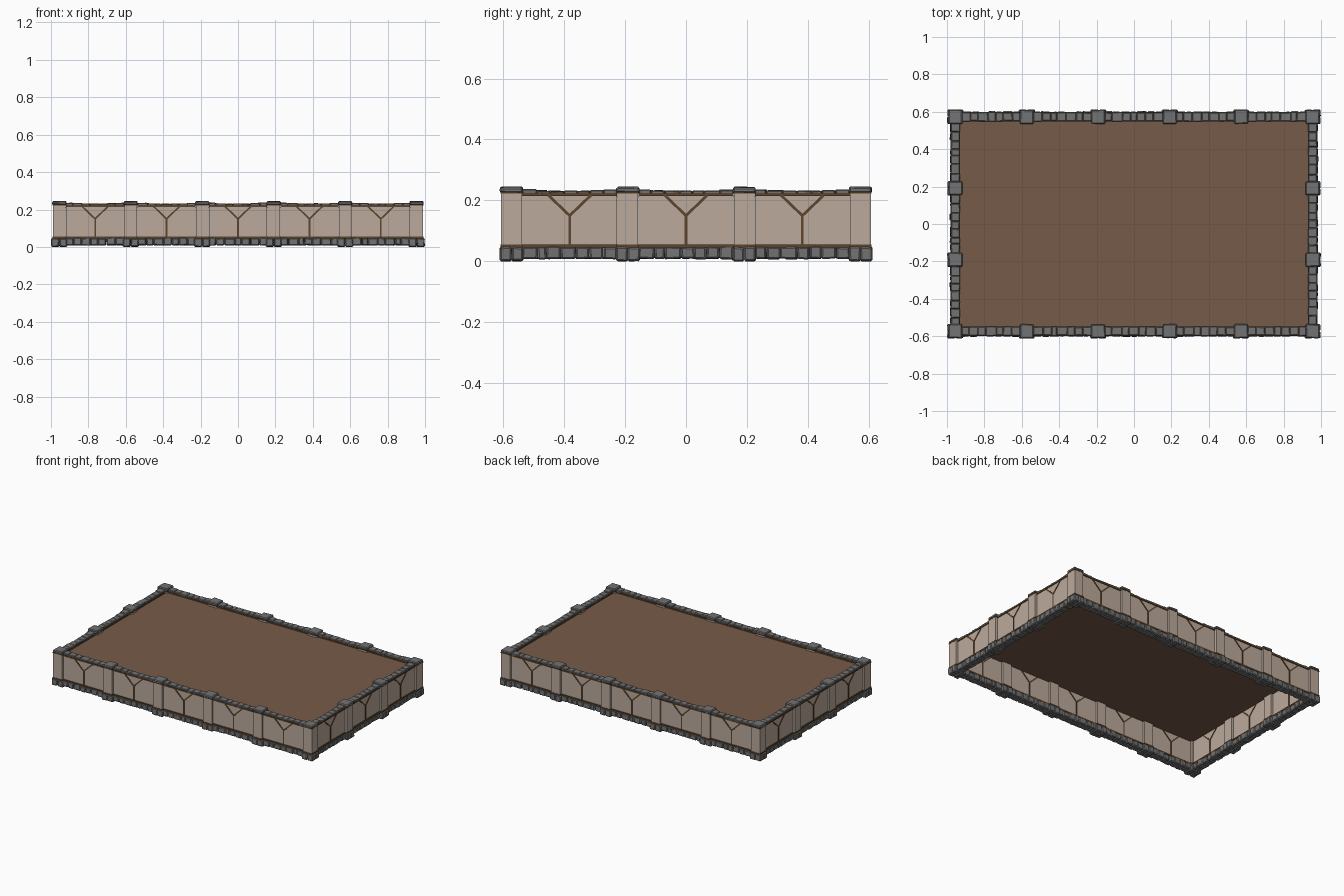
import bpy, bmesh, random
from math import atan2, hypot, pi
from mathutils import Matrix, Vector

if "Cube" in bpy.data.objects:
    bpy.data.objects.remove(bpy.data.objects["Cube"])

random.seed(4)
CX, CY = 0.955, 0.573          # wall centre lines
PX = [-CX, -0.573, -0.191, 0.191, 0.573, CX]
PY = [-CY, -0.191, 0.191, CY]
PILLAR = 0.035                 # half width of a pillar


def material(name, rgb):
    m = bpy.data.materials.new(name)
    m.diffuse_color = (*rgb, 1)
    m.use_nodes = True
    m.node_tree.nodes["Principled BSDF"].inputs["Base Color"].default_value = m.diffuse_color
    return m


STONE = material("stone", (0.17, 0.17, 0.17))
PLASTER = material("plaster", (0.50, 0.40, 0.33))
WOOD = material("wood", (0.11, 0.06, 0.025))
EARTH = material("earth", (0.18, 0.105, 0.065))


def box(bm, frame, centre, size, jitter=0.0, roll=0.0):
    m = frame @ Matrix.Translation(centre) @ Matrix.Rotation(roll, 4, 'Y') @ Matrix.Diagonal((*size, 1))
    verts = bmesh.ops.create_cube(bm, size=1, matrix=m)["verts"]
    for v in verts:
        v.co += Vector([random.uniform(-jitter, jitter) for _ in range(3)])


def finish(bm, name, mat, bevel=0.0):
    if bevel:
        bmesh.ops.bevel(bm, geom=bm.edges[:], offset=bevel, segments=1, affect='EDGES', clamp_overlap=True)
    for v in bm.verts:
        v.co.z = max(v.co.z, 0)
    mesh = bpy.data.meshes.new(name)
    bm.to_mesh(mesh)
    bm.free()
    mesh.materials.append(mat)
    bpy.context.collection.objects.link(bpy.data.objects.new(name, mesh))


# Each bay: local x runs along the wall, local y across it
bays = []
for s in (-1, 1):
    for a, b in zip(PX, PX[1:]):
        bays.append((Matrix.Translation(((a + b) / 2, s * CY, 0)), b - a - 2 * PILLAR))
    for a, b in zip(PY, PY[1:]):
        bays.append((Matrix.Translation((s * CX, (a + b) / 2, 0)) @ Matrix.Rotation(pi / 2, 4, 'Z'), b - a - 2 * PILLAR))
posts = [(x, s * CY) for x in PX for s in (-1, 1)] + [(s * CX, y) for y in PY[1:-1] for s in (-1, 1)]
I = Matrix()


def stone_row(bm, frame, length, count, width, z0, z1, jitter, sag=0.0):
    cuts = [-length / 2 + length * (i + (random.uniform(-.2, .2) if 0 < i < count else 0)) / count
            for i in range(count + 1)]
    for a, b in zip(cuts, cuts[1:]):
        t = (a + b) / length
        top = z1 - sag * (1 - t * t) + random.uniform(-1, 1) * jitter
        box(bm, frame, ((a + b) / 2, 0, (z0 + top) / 2),
            (b - a - .001, width + random.uniform(-.004, .004), top - z0), jitter)


# Rough stone footing under walls and pillars
bm = bmesh.new()
for frame, length in bays:
    stone_row(bm, frame, length, 7, 0.056, 0.008, 0.048, 0.002)
for x, y in posts:
    for i in (-1, 1):
        for j in (-1, 1):
            box(bm, I, (x + i * .0215, y + j * .019, .024), (.042, .038, .046), .002)
finish(bm, "stone_footing", STONE, 0.005)

# Stone coping on the walls, dipping between pillars
bm = bmesh.new()
for frame, length in bays:
    stone_row(bm, frame, length, 7, 0.046, 0.221, 0.237, 0.0012, 0.006)
finish(bm, "wall_coping", STONE, 0.003)

# Stone caps on the pillars
bm = bmesh.new()
for x, y in posts:
    box(bm, I, (x, y, .2345), (.074, .074, .019), .002)
finish(bm, "pillar_caps", STONE, 0.005)

# Plaster walls and pillars
bm = bmesh.new()
for frame, length in bays:
    box(bm, frame, (0, 0, .1325), (length, .04, .177))
finish(bm, "plaster_walls", PLASTER)
bm = bmesh.new()
for x, y in posts:
    box(bm, I, (x, y, .1355), (.068, .068, .183))
finish(bm, "plaster_pillars", PLASTER)

# Timber rails and Y-shaped braces, showing on both wall faces
bm = bmesh.new()
for frame, length in bays:
    box(bm, frame, (0, 0, .05), (length, .052, .01))
    box(bm, frame, (0, 0, .219), (length, .05, .009))
    box(bm, frame, (0, 0, .102), (.009, .046, .1))
    for s in (-1, 1):
        dx, dz = .07 * s, .067
        box(bm, frame, (dx / 2, 0, .15 + dz / 2), (hypot(dx, dz), .045, .009), roll=-atan2(dz, dx))
for x, y in posts:
    box(bm, I, (x, y, .05), (.073, .073, .009))
    box(bm, I, (x, y, .225), (.071, .071, .006))
finish(bm, "timber_frame", WOOD)

# Thin floor sheet just below the coping
bm = bmesh.new()
box(bm, I, (0, 0, .212), (2 * CX - .03, 2 * CY - .03, .002))
finish(bm, "floor", EARTH)
